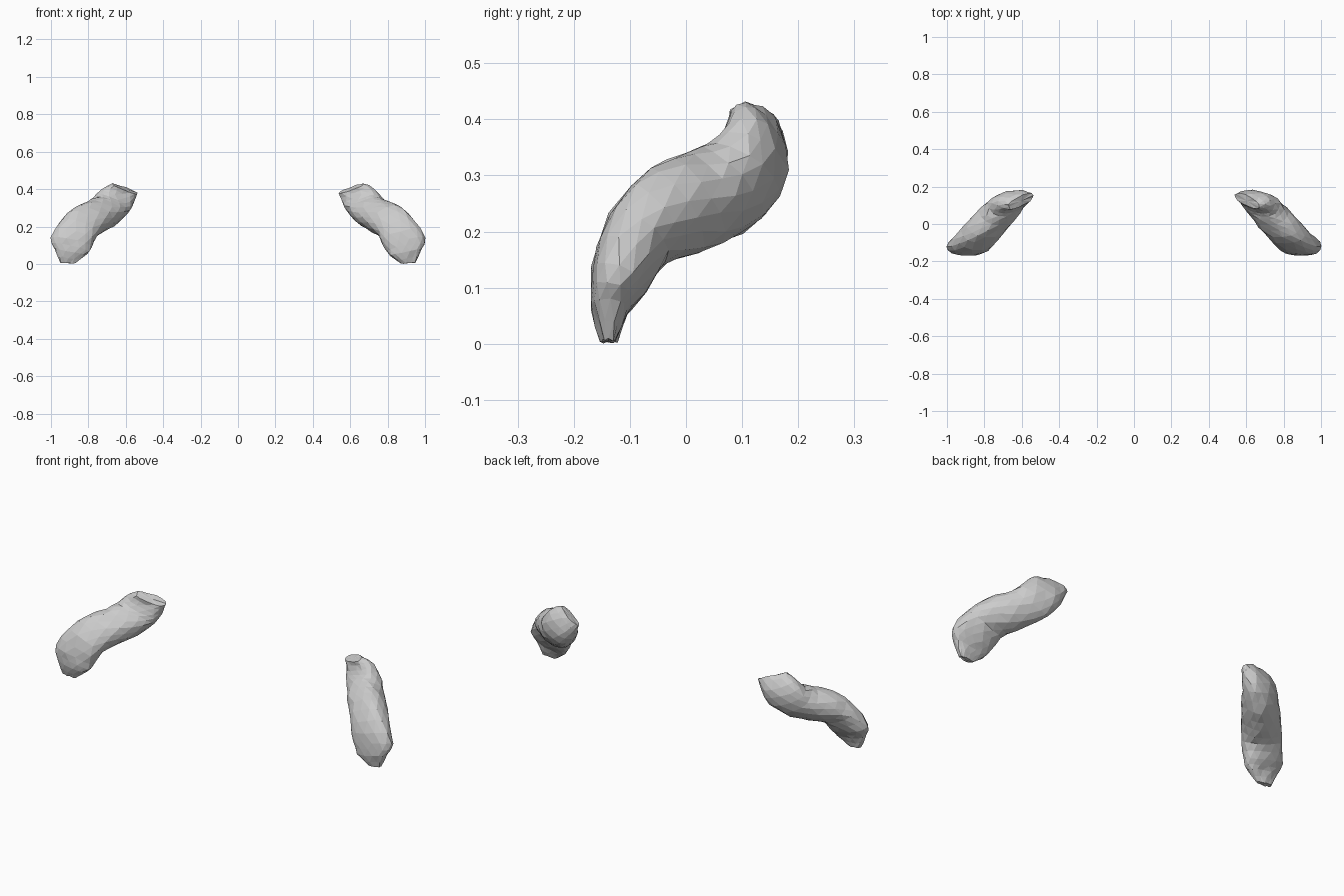
import bpy, bmesh, math, random
from mathutils import Vector

if "Cube" in bpy.data.objects:
    bpy.data.objects.remove(bpy.data.objects["Cube"])

# Cross-sections from the raised back tip down to the low front tip:
# outer edge point, inner edge point, half thickness
SECTIONS = [
    ((0.67, 0.09, 0.427), (0.54, 0.155, 0.378), 0.028),
    ((0.73, 0.10, 0.40), (0.56, 0.15, 0.325), 0.048),
    ((0.775, 0.08, 0.35), (0.59, 0.13, 0.27), 0.068),
    ((0.82, 0.04, 0.32), (0.64, 0.06, 0.22), 0.078),
    ((0.89, -0.02, 0.285), (0.70, -0.02, 0.19), 0.078),
    ((0.95, -0.08, 0.225), (0.75, -0.09, 0.155), 0.064),
    ((1.00, -0.12, 0.14), (0.78, -0.12, 0.09), 0.051),
    ((0.983, -0.135, 0.08), (0.815, -0.135, 0.045), 0.033),
    ((0.95, -0.137, 0.008), (0.87, -0.137, 0.002), 0.014),
]
SIDES = 14
STEPS = 2


def spline(pts, i, t):
    """Catmull-Rom point between pts[i] and pts[i + 1]."""
    n = len(pts) - 1
    a, b, c, d = (pts[max(0, min(n, i + k))] for k in (-1, 0, 1, 2))
    return 0.5 * (2 * b + (c - a) * t + (2 * a - 5 * b + 4 * c - d) * t * t
                  + (3 * b - a - 3 * c + d) * t ** 3)


def power(v, p):
    return math.copysign(abs(v) ** p, v)


def build_lobe(name, side, seed):
    rng = random.Random(seed)
    outer = [Vector(s[0]) for s in SECTIONS]
    inner = [Vector(s[1]) for s in SECTIONS]
    thick = [s[2] for s in SECTIONS]
    rows = []
    for i in range(len(SECTIONS) - 1):
        for k in range(STEPS):
            t = k / STEPS
            rows.append((spline(outer, i, t), spline(inner, i, t), spline(thick, i, t)))
    rows.append((outer[-1], inner[-1], thick[-1]))
    mids = [(a + b) / 2 for a, b, _ in rows]

    bm = bmesh.new()
    rings = []
    for i, (a, b, th) in enumerate(rows):
        path = mids[min(i + 1, len(mids) - 1)] - mids[max(i - 1, 0)]
        half = (a - b) / 2
        normal = path.cross(half).normalized()
        ring = []
        for j in range(SIDES):
            ang = math.tau * (j + 0.5 * (i % 2)) / SIDES
            p = mids[i] + half * power(math.cos(ang), 0.85) + normal * th * power(math.sin(ang), 0.85)
            # slight unevenness for the organic faceted surface
            p += Vector([rng.uniform(-0.003, 0.003) for _ in range(3)])
            ring.append(bm.verts.new((p.x * side, p.y, max(p.z, 0))))
        rings.append(ring)
    # triangulated skin with staggered rings
    for i in range(len(rings) - 1):
        r, s = rings[i], rings[i + 1]
        for j in range(SIDES):
            k = (j + 1) % SIDES
            if i % 2 == 0:
                bm.faces.new((r[j], r[k], s[j]))
                bm.faces.new((r[k], s[k], s[j]))
            else:
                bm.faces.new((r[j], s[k], s[j]))
                bm.faces.new((r[j], r[k], s[k]))
    # closed tips
    for ring in (rings[0], rings[-1]):
        c = sum((v.co for v in ring), Vector()) / SIDES
        cv = bm.verts.new(c)
        for j in range(SIDES):
            bm.faces.new((ring[j], ring[(j + 1) % SIDES], cv))
    bmesh.ops.recalc_face_normals(bm, faces=bm.faces)
    mesh = bpy.data.meshes.new(name)
    bm.to_mesh(mesh)
    bm.free()
    obj = bpy.data.objects.new(name, mesh)
    bpy.context.collection.objects.link(obj)


# Mirrored pair of curved lobes
build_lobe("right_lobe", 1, 3)
build_lobe("left_lobe", -1, 8)
